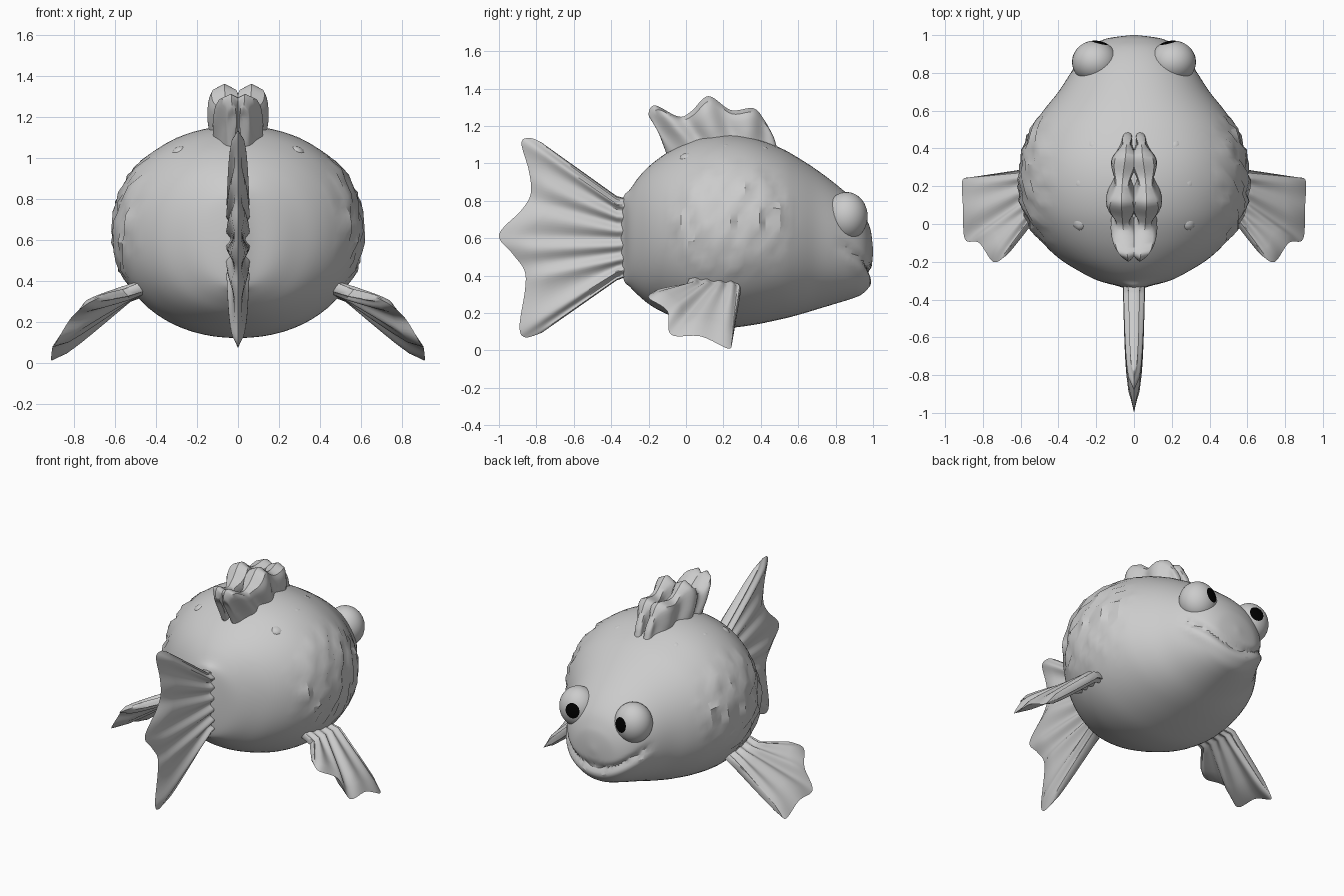
import bpy, bmesh, math
from mathutils import Vector

if "Cube" in bpy.data.objects:
    bpy.data.objects.remove(bpy.data.objects["Cube"])


def material(name, rgb):
    m = bpy.data.materials.new(name)
    m.diffuse_color = (*rgb, 1)
    m.use_nodes = True
    m.node_tree.nodes["Principled BSDF"].inputs["Base Color"].default_value = m.diffuse_color
    return m


GREY = material("plain grey", (0.6, 0.6, 0.6))
BLACK = material("pupil black", (0.0, 0.0, 0.0))


def finish(name, bm, angle=30, mats=(GREY,)):
    bmesh.ops.remove_doubles(bm, verts=bm.verts, dist=0.0008)
    bmesh.ops.recalc_face_normals(bm, faces=bm.faces)
    me = bpy.data.meshes.new(name)
    bm.to_mesh(me)
    bm.free()
    for m in mats:
        me.materials.append(m)
    ob = bpy.data.objects.new(name, me)
    bpy.context.collection.objects.link(ob)
    bpy.ops.object.select_all(action='DESELECT')
    ob.select_set(True)
    bpy.context.view_layer.objects.active = ob
    bpy.ops.object.shade_smooth_by_angle(angle=math.radians(angle))
    return ob


def sample(pts, u):
    """Point on a smooth curve through pts, u in 0..1."""
    n = len(pts) - 1
    i = min(int(u * n), n - 1)
    t = u * n - i
    p = [Vector(pts[min(max(k, 0), n)]) for k in (i - 1, i, i + 1, i + 2)]
    m1, m2 = (p[2] - p[0]) * 0.5, (p[3] - p[1]) * 0.5
    return (p[1] * (2 * t**3 - 3 * t**2 + 1) + m1 * (t**3 - 2 * t**2 + t)
            + p[2] * (3 * t**2 - 2 * t**3) + m2 * (t**3 - t**2))


def grid_faces(bm, rows, close=False):
    for a, b in zip(rows, rows[1:]):
        n = len(a)
        for i in range(n if close else n - 1):
            j = (i + 1) % n
            bm.faces.new((a[i], a[j], b[j], b[i]))


# Body: rings along y given as (y, half width, bottom z, top z)
SECTIONS = [(-.35, .03, .45, .76), (-.33, .08, .37, .83), (-.30, .19, .34, .86),
            (-.25, .29, .29, .93), (-.18, .40, .235, 1.0), (-.08, .50, .185, 1.07),
            (.05, .575, .14, 1.13), (.2, .605, .12, 1.155), (.35, .595, .135, 1.14),
            (.5, .545, .165, 1.085), (.6, .48, .19, 1.03), (.7, .40, .22, .965),
            (.8, .335, .25, .89), (.88, .28, .275, .82), (.94, .225, .30, .75),
            (.975, .165, .345, .68), (.99, .10, .42, .63), (1.0, .01, .52, .54)]


def relief(co):
    """Overlapping scales on the flanks and the groove of the mouth."""
    d = 0.0
    dy, dz = co.y - .23, co.z - .70
    fade = max(0, 1 - (dy / .36)**2 - (dz / .32)**2)
    if abs(co.x) > .3 and fade > 0:
        row = (co.z - .38) / .13
        arc = abs((row + 50) % 1 - .5)
        s = (co.y + .35 * arc * arc + (.07 if int(row + 50) % 2 else 0)) / .14
        d += (.028 * ((s + 20) % 1) - .010) * min(1, fade * 2.5)
    if co.y > .8:
        line = .41 + 1.6 * co.x * co.x
        d -= .018 * math.exp(-((co.z - line) / .02)**2) * min(1, (co.y - .8) / .08)
        d += .010 * math.exp(-((co.z - line + .05) / .03)**2) * min(1, (co.y - .8) / .08)
    return d


bm = bmesh.new()
rows = []
for k in range(69):
    y, w, lo, hi = sample([Vector(s) for s in SECTIONS], k / 68)
    ring = []
    for i in range(72):
        a = math.tau * i / 72
        c, s = math.cos(a), math.sin(a)
        ring.append(bm.verts.new((w * math.copysign(abs(c)**.95, c), y,
                                  (lo + hi) / 2 + (hi - lo) / 2 * math.copysign(abs(s)**.95, s))))
    rows.append(ring)
grid_faces(bm, rows, True)
bm.faces.new(rows[0])
bm.faces.new(rows[-1])
bmesh.ops.recalc_face_normals(bm, faces=bm.faces)
bm.normal_update()
shift = [(v, v.normal * relief(v.co)) for v in bm.verts]
for v, off in shift:
    v.co += off
finish("body", bm)


def fin(name, rails, normal, thick, ridges, rnd=8, per_rail=6, n=48):
    """Ribbed blade through rails (root to tip), swelling by thick(u, v)."""
    bm = bmesh.new()
    normal = Vector(normal).normalized()
    total = per_rail * (len(rails) - 1)
    sides = []
    for sign in (1, -1):
        rows = []
        for k in range(total + 1):
            v = k / total
            r = min(k // per_rail, len(rails) - 2)
            f = k / per_rail - r
            row = []
            for i in range(n + 1):
                u = i / n
                p = sample(rails[r], u).lerp(sample(rails[r + 1], u), f)
                t = thick(u, v) * (1 + .32 * min(1, 2 * v) * math.cos(math.tau * ridges * u))
                t *= math.sqrt(max(0, 1 - abs(2 * u - 1)**rnd)) * math.sqrt(max(0, 1 - v**10))
                row.append(bm.verts.new(p + normal * (sign * t)))
            rows.append(row)
        grid_faces(bm, rows)
        sides.append(rows)
    # close the root
    a, b = sides[0][0], sides[1][0]
    for i in range(n):
        bm.faces.new((a[i], a[i + 1], b[i + 1], b[i]))
    return finish(name, bm, 35)


# Tail fin
def yz(*pts):
    return [(0, y, z) for y, z in pts]


fin("tail_fin",
    [yz((-.27, .80), (-.27, .41)), yz((-.37, .825), (-.37, .375)),
     yz((-.77, 1.11), (-.83, 1.135), (-.88, 1.11), (-.84, .96), (-.83, .84), (-.88, .75), (-1.0, .62),
        (-.93, .52), (-.865, .43), (-.86, .33), (-.89, .13), (-.86, .07), (-.77, .095))],
    (1, 0, 0), lambda u, v: .055 - .022 * v, 7, per_rail=8, n=72)

for side, tag in ((1, "right"), (-1, "left")):
    # Side fins
    def m(*pts):
        return [(side * x, y, z) for x, y, z in pts]

    fin("side_fin_" + tag,
        [m((.44, .27, .36), (.44, .02, .38)), m((.55, .295, .325), (.55, .0, .34)),
         m((.88, .245, .045), (.91, .225, .01), (.905, .08, .075), (.895, -.08, .085),
           (.82, -.10, .21), (.745, -.2, .28), (.68, -.17, .315))],
        (side * .65, -.05, .75), lambda u, v: .035 - .008 * v, 5)

    # Paired back fin blades
    root = [(-.10, .035), (.05, .062), (.2, .065), (.35, .05), (.50, .03)]
    tip = [(-.16, .025, 1.20), (-.20, .03, 1.26), (-.165, .035, 1.31), (-.04, .055, 1.25),
           (.03, .062, 1.28), (.12, .066, 1.36), (.24, .06, 1.285), (.36, .045, 1.295),
           (.42, .04, 1.23), (.47, .035, 1.14)]
    fin("back_fin_" + tag,
        [m(*[(x, y, 1.04) for y, x in root]), m(*[(x, y, z) for y, x, z in tip])],
        (1, 0, 0), lambda u, v: .022 + .042 * math.sin(math.pi * u)**.8, 4, 6, 12, 54)

    # Eye with its pole aimed forward; the cap around the pole is the pupil
    bm = bmesh.new()
    bmesh.ops.create_uvsphere(bm, u_segments=32, v_segments=24, radius=1)
    for f in bm.faces:
        f.material_index = 1 if f.calc_center_median().z > math.cos(math.radians(23)) else 0
    aim = Vector((-.24 * side, 1, .12)).to_track_quat('Z', 'Y')
    for v in bm.verts:
        p = aim @ v.co
        v.co = (side * .207 + p.x * .121, .858 + p.y * .113, .717 + p.z * .13)
    finish("eye_" + tag, bm, 40, (GREY, BLACK))

    # Small warts on the back
    for i, (x, y, z) in enumerate(((.22, .40, 1.065), (.29, .21, 1.075), (.29, .01, 1.03))):
        bm = bmesh.new()
        bmesh.ops.create_icosphere(bm, subdivisions=2, radius=1)
        up = Vector((side * .45, -.1, .85)).to_track_quat('Z', 'Y')
        for v in bm.verts:
            p = Vector((v.co.x * .045, v.co.y * .04, v.co.z * .024))
            v.co = up @ p + Vector((side * x, y, z))
        finish(f"wart_{tag}_{i + 1}", bm)
